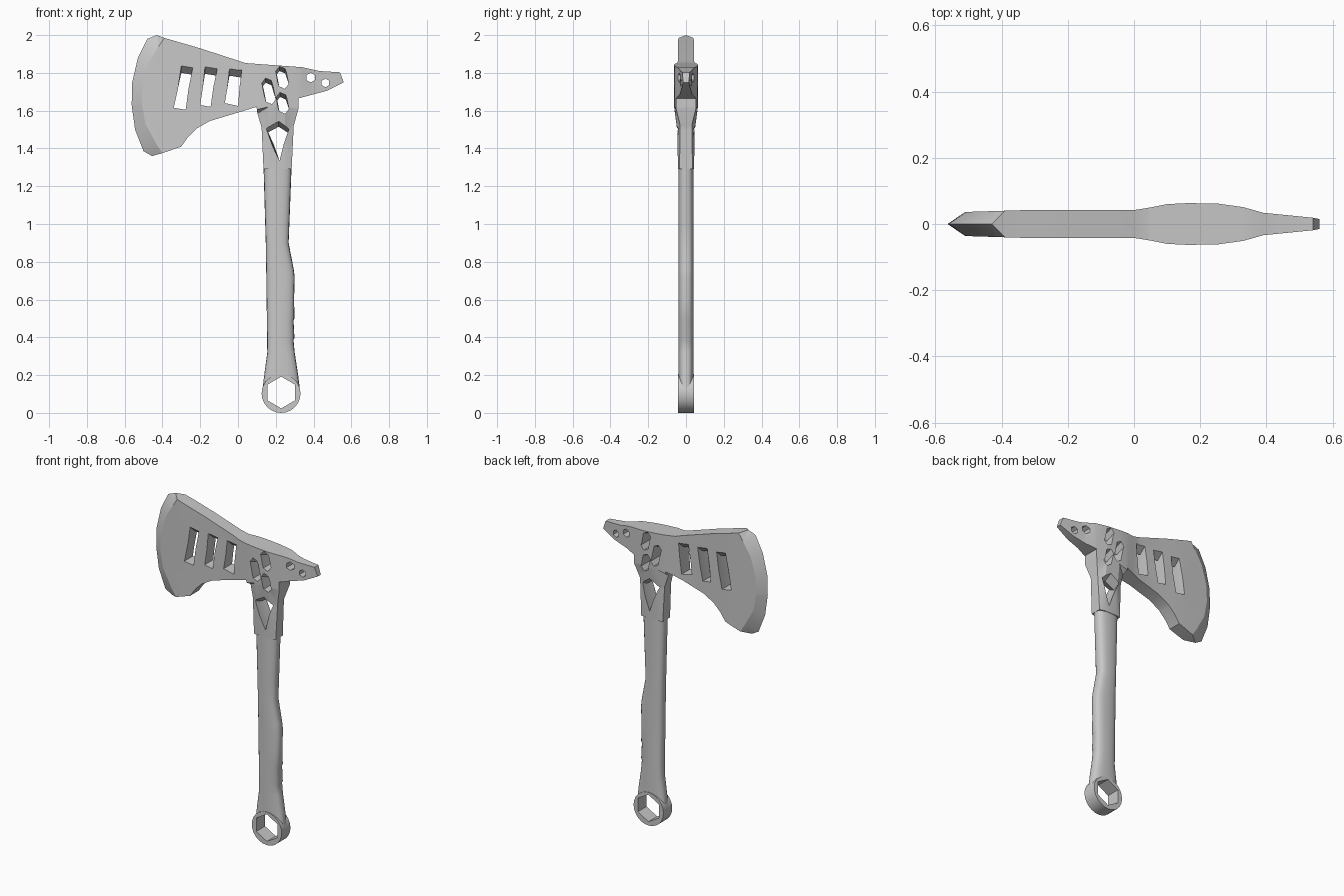
import bpy, bmesh, math

if "Cube" in bpy.data.objects:
    bpy.data.objects.remove(bpy.data.objects["Cube"])

steel = bpy.data.materials.new("grey steel")
steel.diffuse_color = (0.58, 0.58, 0.58, 1)
steel.use_nodes = True
steel.node_tree.nodes["Principled BSDF"].inputs["Base Color"].default_value = steel.diffuse_color


def finish(bm, name, material=steel):
    bmesh.ops.recalc_face_normals(bm, faces=bm.faces)
    mesh = bpy.data.meshes.new(name)
    bm.to_mesh(mesh)
    bm.free()
    obj = bpy.data.objects.new(name, mesh)
    bpy.context.collection.objects.link(obj)
    if material:
        mesh.materials.append(material)
    return obj


def interp(table, v):
    if v <= table[0][0]:
        return table[0][1]
    for (a, fa), (b, fb) in zip(table, table[1:]):
        if v <= b:
            return fa + (fb - fa) * (v - a) / (b - a)
    return table[-1][1]


def loft(bm, rings):
    """Closed skin through rings of equal point count, capped at both ends."""
    vs = [[bm.verts.new(p) for p in r] for r in rings]
    n = len(vs[0])
    for a, b in zip(vs, vs[1:]):
        for i in range(n):
            bm.faces.new((a[i], a[(i + 1) % n], b[(i + 1) % n], b[i]))
    bm.faces.new(vs[0])
    bm.faces.new(vs[-1])


def ngon(cx, cz, r, n, phase=0.0):
    return [(cx + r * math.cos(phase + math.tau * i / n),
             cz + r * math.sin(phase + math.tau * i / n)) for i in range(n)]


def prism(bm, pts, depth=0.1):
    loft(bm, [[(x, y, z) for x, z in pts] for y in (-depth, depth)])


def flared(bm, pts, top_z, drop):
    """Through cut whose ceiling slopes down towards the mid plane."""
    rings = []
    for y, k in ((-0.1, 1.2), (0, -1), (0.1, 1.2)):
        rings.append([(x, y, z + (k * drop if z > top_z else 0)) for x, z in pts])
    loft(bm, rings)


def cut(obj, bm):
    cutter = finish(bm, "cutter", None)
    cutter.hide_render = True
    mod = obj.modifiers.new("cut", 'BOOLEAN')
    mod.operation = 'DIFFERENCE'
    mod.solver = 'EXACT'
    mod.object = cutter
    select(obj)
    bpy.ops.object.modifier_apply(modifier=mod.name)
    bpy.data.objects.remove(cutter)


def select(obj):
    bpy.ops.object.select_all(action='DESELECT')
    obj.select_set(True)
    bpy.context.view_layer.objects.active = obj


# Axe head: sharpened edge ridge, its inner bevel line, and the rest of the outline
ridge = [(-.43, 2.0), (-.48, 1.98), (-.53, 1.88), (-.56, 1.75),
         (-.563, 1.63), (-.545, 1.5), (-.5, 1.385), (-.455, 1.36)]
inner = [(-.39, 1.985), (-.42, 1.94), (-.47, 1.86), (-.505, 1.74),
         (-.51, 1.64), (-.49, 1.53), (-.43, 1.42), (-.40, 1.375)]
outline = [(-.30, 1.41), (-.265, 1.46), (-.22, 1.505), (-.15, 1.545), (0, 1.59),
           (.098, 1.62), (.103, 1.585), (.125, 1.51), (.135, 1.29),
           (.284, 1.29), (.295, 1.52), (.32, 1.61), (.32, 1.665),
           (.47, 1.705), (.56, 1.75), (.54, 1.803), (.43, 1.81), (.34, 1.83),
           (.04, 1.852), (-.2, 1.93)]
bm = bmesh.new()
loop = inner + outline
front = [bm.verts.new((x, -1, z)) for x, z in loop]
back = [bm.verts.new((x, 1, z)) for x, z in loop]
edge = [bm.verts.new((x, 0, z)) for x, z in ridge]
bm.faces.new(front)
bm.faces.new(back)
for side in (front, back):
    for i in range(len(edge) - 1):
        bm.faces.new((side[i], side[i + 1], edge[i + 1], edge[i]))
for i in range(len(edge) - 1, len(loop)):
    j = (i + 1) % len(loop)
    bm.faces.new((front[i], front[j], back[j], back[i]))
for i in (0, len(edge) - 1):
    bm.faces.new((front[i], back[i], edge[i]))
bmesh.ops.recalc_face_normals(bm, faces=bm.faces)

# Thickness of the head: swells round the eye, thins to the spike and the collar
half = [(-.52, .036), (-.33, .042), (0, .042), (.05, .05), (.1, .06), (.16, .063),
        (.25, .062), (.33, .051), (.39, .034), (.54, .019), (.56, .015)]
stations = [((x, 0, 0), (1, 0, 0)) for x, _ in half[1:-2]]
stations += [((0, 0, z), (0, 0, 1)) for z in (1.62, 1.5)]
for co, no in stations:
    bmesh.ops.bisect_plane(bm, geom=bm.verts[:] + bm.edges[:] + bm.faces[:],
                           plane_co=co, plane_no=no, dist=1e-5)
for v in bm.verts:
    x, z = v.co.x, v.co.z
    t = interp(half, x)
    if x > .05 and z < 1.62:
        t = min(t, interp([(1.29, .042), (1.5, .047), (1.62, .063)], z))
        if z < 1.6:
            t = min(t, interp([(.05, .063), (.072, .036), (.11, .022)], abs(x - .208)))
    v.co.y *= t
bmesh.ops.triangulate(bm, faces=bm.faces)
head = finish(bm, "axe_head")

# Openings: blade windows, eye slots, spike holes and collar kite
bm = bmesh.new()
for win in ([(-.30, 1.84), (-.24, 1.83), (-.277, 1.605), (-.34, 1.615)],
            [(-.175, 1.835), (-.11, 1.825), (-.145, 1.62), (-.20, 1.63)],
            [(-.045, 1.825), (.02, 1.815), (0, 1.625), (-.07, 1.64)]):
    flared(bm, win, 1.75, .04)
for cx, cz, h in ((.163, 1.70, .068), (.234, 1.772, .058), (.236, 1.637, .055)):
    a, w = math.radians(14), .026
    pts = [(0, h), (w, h - .02), (w, .02 - h), (0, -h), (-w, .02 - h), (-w, h - .02)]
    pts = [(cx + x * math.cos(a) - z * math.sin(a),
            cz + x * math.sin(a) + z * math.cos(a)) for x, z in pts]
    flared(bm, pts, cz + h * .5, .018)
for cx, cz, r in ((.385, 1.775, .026), (.463, 1.747, .023)):
    prism(bm, ngon(cx, cz, r, 6, math.pi / 6))
flared(bm, [(.15, 1.505), (.215, 1.54), (.27, 1.505), (.22, 1.335)], 1.45, .025)
cut(head, bm)

# Handle: rounded grip with a finger step and shallow ribs
sections = [(.107, .128, .33, .04), (.21, .14, .317, .04), (.32, .155, .30, .04),
            (.385, .154, .294, .04), (.395, .154, .299, .04), (.49, .153, .294, .04),
            (.50, .153, .299, .04), (.60, .151, .297, .04), (.72, .15, .30, .04),
            (.76, .149, .295, .04), (.90, .147, .268, .04), (1.0, .144, .272, .04),
            (1.31, .135, .284, .04)]
bm = bmesh.new()
rings = []
for z, x0, x1, d in sections:
    ring = []
    for i in range(20):
        c, s = math.cos(math.tau * i / 20), math.sin(math.tau * i / 20)
        px = math.copysign(abs(c) ** .8, c)
        py = math.copysign(abs(s) ** .7, s)
        ring.append(((x0 + x1) / 2 + (x1 - x0) / 2 * px, d * py, z))
    rings.append(ring)
loft(bm, rings)
handle = finish(bm, "handle")

# Pommel ring with a hexagonal opening
bm = bmesh.new()
prism(bm, ngon(.228, .103, .103, 24), .043)
pommel = finish(bm, "pommel_ring")
for obj in (handle, pommel):
    bm = bmesh.new()
    prism(bm, ngon(.229, .108, .084, 6, math.pi / 6))
    cut(obj, bm)

for obj, angle in ((head, 20), (handle, 35), (pommel, 30)):
    select(obj)
    bpy.ops.object.shade_smooth_by_angle(angle=math.radians(angle))
